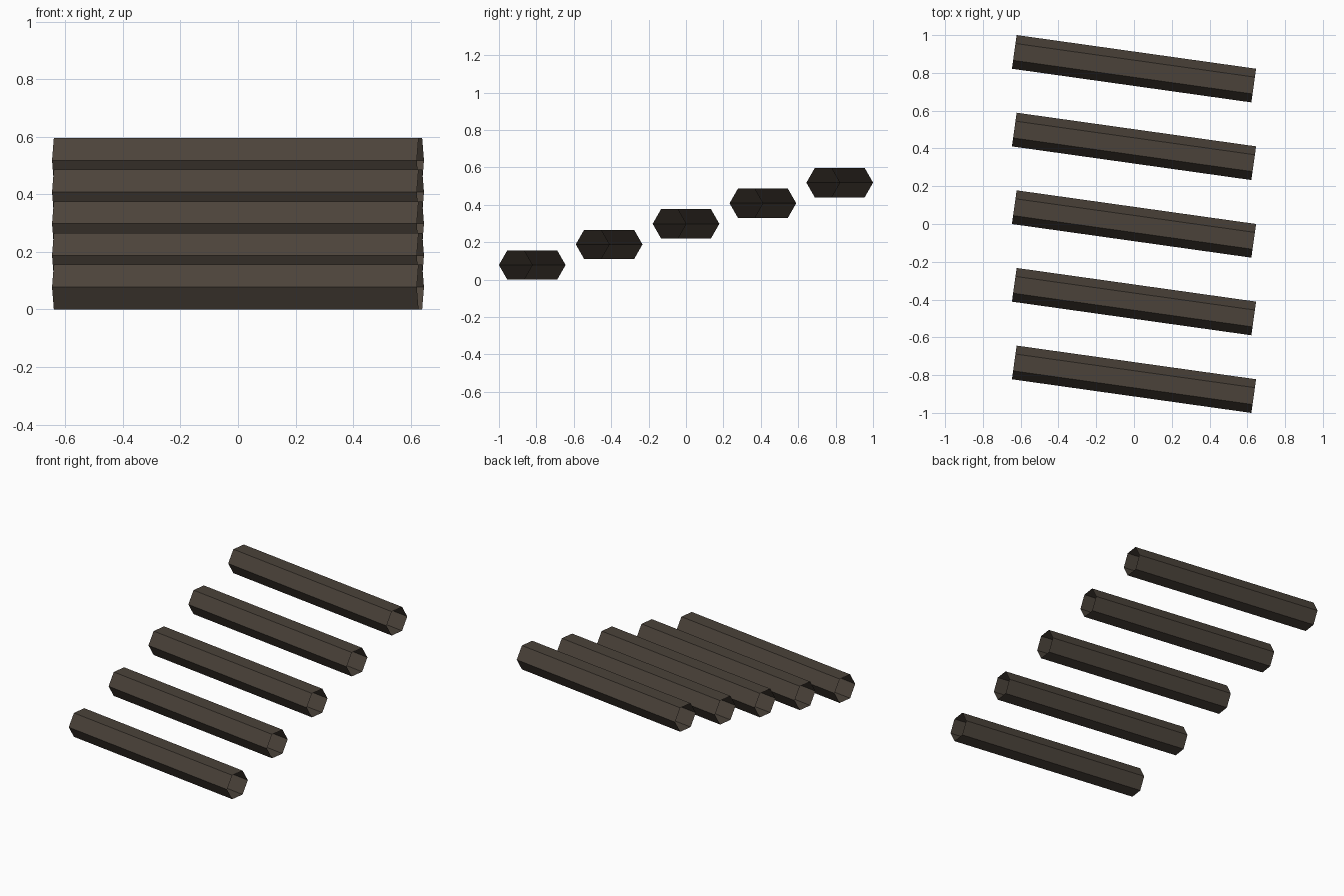
import bpy
from math import cos, sin, pi, radians

if "Cube" in bpy.data.objects:
    bpy.data.objects.remove(bpy.data.objects["Cube"])

R, LENGTH, COUNT = 0.09, 1.28, 5
STEP_Y, STEP_Z = 0.411, 0.11

bark = bpy.data.materials.new("dark_wood")
bark.diffuse_color = (0.07, 0.055, 0.042, 1)
bark.use_nodes = True
bark.node_tree.nodes["Principled BSDF"].inputs["Base Color"].default_value = bark.diffuse_color

# Open-ended hexagonal log along x, flat side down
ring = [(R * cos(i * pi / 3), R * sin(i * pi / 3)) for i in range(6)]
verts = [(x, y, z) for x in (-LENGTH / 2, LENGTH / 2) for y, z in ring]
faces = [(i, (i + 1) % 6, (i + 1) % 6 + 6, i + 6)[::-1] for i in range(6)]
mesh = bpy.data.meshes.new("log_step")
mesh.from_pydata(verts, [], faces)
# Make the normals point outwards
if mesh.polygons[0].normal.dot(mesh.polygons[0].center) < 0:
    mesh.flip_normals()
mesh.materials.append(bark)

# Staircase of slightly turned logs, rising to the back
for i in range(COUNT):
    log = bpy.data.objects.new(f"log_step_{i + 1}", mesh)
    log.location = (0, (i - (COUNT - 1) / 2) * STEP_Y, R * cos(pi / 6) + i * STEP_Z)
    log.rotation_euler.z = radians(-8)
    bpy.context.collection.objects.link(log)
